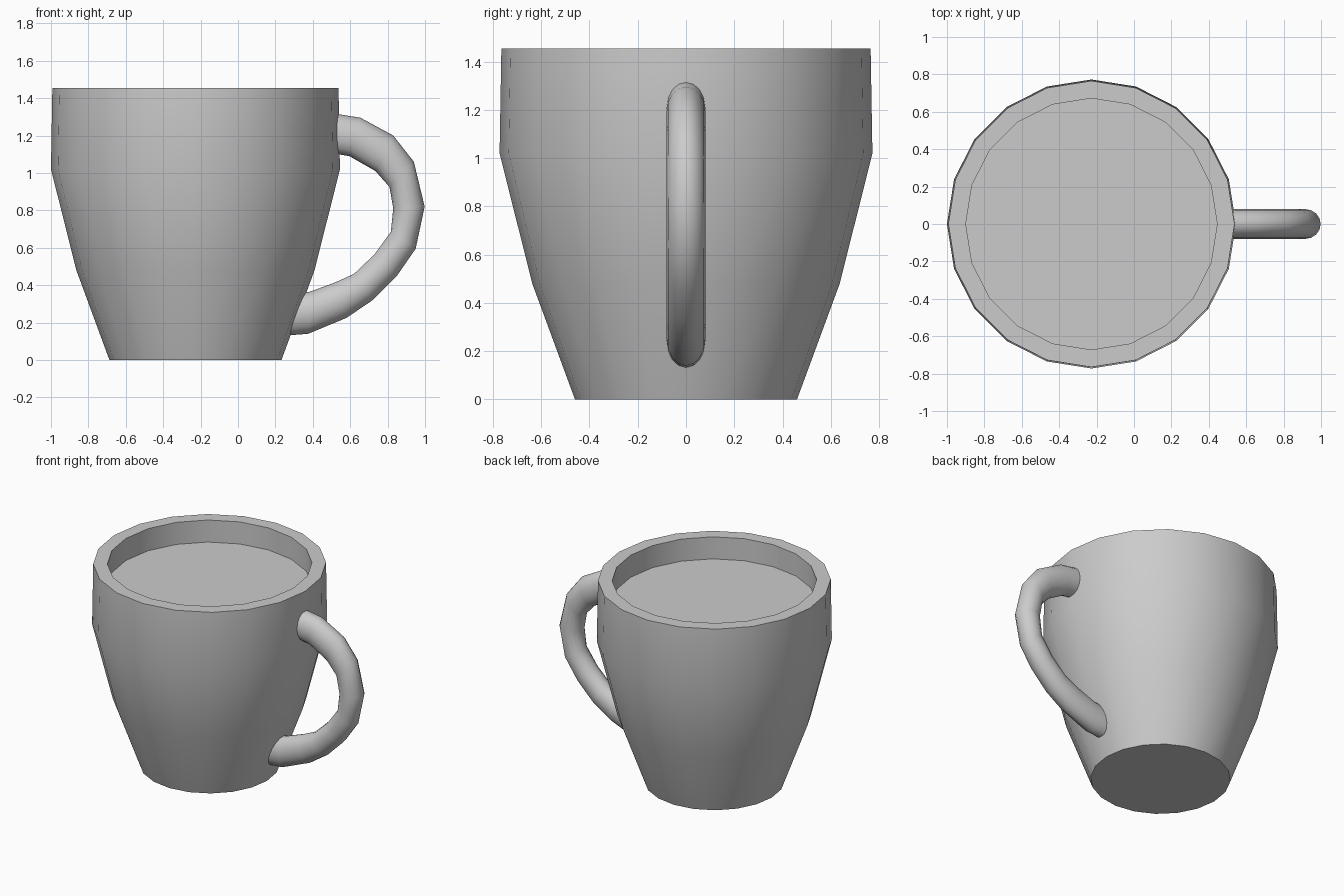
import bpy, bmesh
from math import cos, sin, pi, radians
from mathutils import Vector

if "Cube" in bpy.data.objects:
    bpy.data.objects.remove(bpy.data.objects["Cube"])


def skin(name, rings, flat_from=None):
    """Bridge a list of equal rings, cap both ends, smooth by angle."""
    bm = bmesh.new()
    loops = [[bm.verts.new(p) for p in ring] for ring in rings]
    n = len(loops[0])
    for k, (a, b) in enumerate(zip(loops, loops[1:])):
        for i in range(n):
            j = (i + 1) % n
            f = bm.faces.new((a[i], a[j], b[j], b[i]))
            f.smooth = flat_from is None or k < flat_from
    bm.faces.new(loops[0][::-1])
    bm.faces.new(loops[-1])
    bmesh.ops.recalc_face_normals(bm, faces=bm.faces)
    mesh = bpy.data.meshes.new(name)
    bm.to_mesh(mesh)
    bm.free()
    mesh.set_sharp_from_angle(angle=radians(32))
    ob = bpy.data.objects.new(name, mesh)
    bpy.context.collection.objects.link(ob)
    return ob


# Cup body: 20-sided lathe (radius, height), rim, faceted inner wall, drink surface
CX, SIDES = -0.2275, 20
profile = [(0.46, 0), (0.637, 0.48), (0.7725, 1.02), (0.765, 1.455),
           (0.672, 1.455), (0.672, 1.295)]
skin("cup_body",
     [[(CX + r * cos(2 * pi * i / SIDES), r * sin(2 * pi * i / SIDES), z)
       for i in range(SIDES)] for r, z in profile], flat_from=3)

# Handle: outer and inner edge points (x, z) of each elliptical tube section
sections = [((0.47, 1.325), (0.47, 1.11)), ((0.655, 1.295), (0.595, 1.09)),
            ((0.83, 1.20), (0.735, 1.01)), ((0.94, 1.06), (0.81, 0.925)),
            ((0.998, 0.82), (0.83, 0.81)), ((0.95, 0.595), (0.817, 0.685)),
            ((0.85, 0.45), (0.73, 0.565)), ((0.72, 0.32), (0.62, 0.46)),
            ((0.58, 0.225), (0.52, 0.415)), ((0.375, 0.14), (0.385, 0.365)),
            ((0.25, 0.13), (0.25, 0.345))]
rings = []
for (ox, oz), (ix, iz) in sections:
    outer, inner = Vector((ox, 0, oz)), Vector((ix, 0, iz))
    mid, half = (outer + inner) / 2, (outer - inner) / 2
    rings.append([mid + half * cos(2 * pi * i / 16)
                  + Vector((0, 0.08 * sin(2 * pi * i / 16), 0)) for i in range(16)])
skin("handle", rings)
